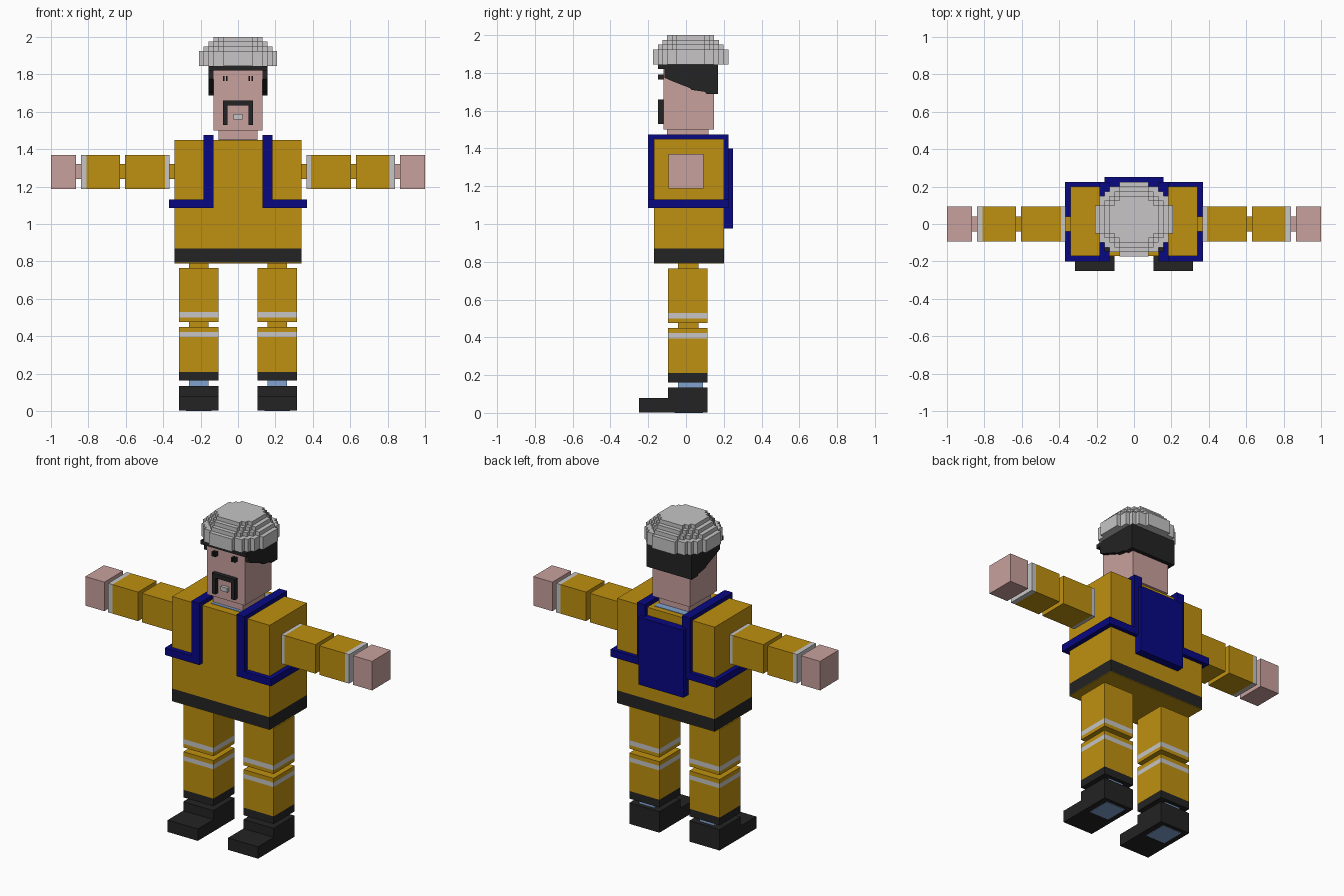
import bpy
import math

cube = bpy.data.objects.get("Cube")
if cube:
    bpy.data.objects.remove(cube, do_unlink=True)


def material(name, r, g, b):
    m = bpy.data.materials.new(name)
    m.use_nodes = True
    m.diffuse_color = (r, g, b, 1)
    m.node_tree.nodes["Principled BSDF"].inputs["Base Color"].default_value = (r, g, b, 1)
    return m


yellow = material("mustard cloth", .52, .28, .005)
skin = material("skin", .58, .355, .34)
grey = material("pale grey", .57, .56, .56)
navy = material("navy blue", .0024, .0024, .225)
black = material("black", .017, .017, .017)
sky = material("light blue", .22, .37, .63)


def add_mesh(name, verts, faces, mat):
    mesh = bpy.data.meshes.new(name)
    mesh.from_pydata(verts, [], faces)
    mesh.materials.append(mat)
    obj = bpy.data.objects.new(name, mesh)
    bpy.context.collection.objects.link(obj)
    return obj


def prism(name, outline, low, high, mat, place):
    """Extrude a 2D outline; place(u, v, w) maps it into space."""
    n = len(outline)
    verts = [place(u, v, w) for w in (low, high) for u, v in outline]
    faces = [tuple(reversed(range(n))), tuple(range(n, 2 * n))]
    faces += [(i, (i + 1) % n, n + (i + 1) % n, n + i) for i in range(n)]
    return add_mesh(name, verts, faces, mat)


def box(name, x, y, z, mat):
    outline = [(x[0], y[0]), (x[1], y[0]), (x[1], y[1]), (x[0], y[1])]
    return prism(name, outline, z[0], z[1], mat, lambda u, v, w: (u, v, w))


def pair(name, x, y, z, mat):
    box("left_" + name, x, y, z, mat)
    box("right_" + name, (-x[1], -x[0]), y, z, mat)


# Torso and belt
body_x, body_y = (-.34, .34), (-.17, .2)
box("torso", body_x, body_y, (.87, 1.45), yellow)
box("belt", body_x, body_y, (.793, .87), black)
box("torso_underside", body_x, body_y, (.79, .793), yellow)
box("collar", (-.105, .105), (-.12, .165), (1.447, 1.453), sky)

# Harness: shoulder straps, side straps and back panel
strap_x, strap_z = (.13, .185), (1.085, 1.475)
band_z = (1.085, 1.13)
pair("front_strap", strap_x, (-.2, -.17), strap_z, navy)
pair("back_strap", strap_x, (.2, .225), strap_z, navy)
pair("shoulder_strap", strap_x, (-.17, .2), (1.45, 1.475), navy)
pair("front_band", (.185, .37), (-.2, -.17), band_z, navy)
pair("back_band", (.185, .37), (.2, .225), band_z, navy)
pair("side_band", (.34, .37), (-.17, .2), band_z, navy)
box("back_panel", (-.157, .157), (.2, .25), (.975, 1.4), navy)

# Arms, from shoulder to hand
arm_y, arm_z = (-.093, .093), (1.187, 1.37)
joint_y, joint_z = (-.04, .04), (1.24, 1.32)
pair("shoulder_joint", (.34, .367), joint_y, joint_z, yellow)
pair("shoulder_band", (.367, .39), arm_y, arm_z, grey)
pair("upper_arm", (.39, .605), arm_y, arm_z, yellow)
pair("elbow", (.605, .632), joint_y, joint_z, yellow)
pair("forearm", (.632, .81), arm_y, arm_z, yellow)
pair("cuff_band", (.81, .84), arm_y, arm_z, grey)
pair("wrist", (.84, .867), joint_y, joint_z, skin)
pair("hand", (.867, 1), arm_y, arm_z, skin)

# Legs, stacked from the hip down to the trouser hem
leg_x, leg_y = (.105, .315), (-.095, .115)
knee_x, knee_y = (.157, .263), (-.043, .065)
pair("hip", knee_x, knee_y, (.765, .79), yellow)
pair("thigh", leg_x, leg_y, (.53, .765), yellow)
pair("thigh_band", leg_x, leg_y, (.5, .53), grey)
pair("lower_thigh", leg_x, leg_y, (.477, .5), yellow)
pair("knee", knee_x, knee_y, (.45, .477), yellow)
pair("upper_shin", leg_x, leg_y, (.423, .45), yellow)
pair("shin_band", leg_x, leg_y, (.395, .423), grey)
pair("shin", leg_x, leg_y, (.21, .395), yellow)
pair("hem", leg_x, leg_y, (.162, .21), black)

# Ankles and shoes
pair("ankle", knee_x, (-.043, .09), (.135, .162), sky)
pair("shoe", leg_x, leg_y, (.003, .135), black)
pair("toe", leg_x, (-.25, -.095), (.003, .078), black)
pair("sole_patch", (.143, .277), (-.06, .09), (0, .003), sky)

# Neck and head
box("neck", (-.105, .105), (-.1, .12), (1.45, 1.5), skin)
box("head", (-.132, .132), (-.12, .147), (1.5, 1.84), skin)

# Hair, wrapping the sides and back with a sloping lower edge
hair = [(-.115, 1.845), (-.115, 1.775), (-.07, 1.755), (.02, 1.72),
        (.03, 1.71), (.1, 1.7), (.11, 1.688), (.17, 1.688), (.17, 1.845)]
prism("hair", hair, -.158, .158, black, lambda u, v, w: (w, u, v))
box("hair_fringe", (-.158, .158), (-.147, -.115), (1.82, 1.845), black)

# Face
face_y = (-.147, -.12)
pair("eye_outer", (.072, .081), face_y, (1.765, 1.792), black)
pair("eye_inner", (.055, .064), face_y, (1.765, 1.792), black)
box("moustache", (-.08, .08), face_y, (1.633, 1.66), black)
pair("moustache_end", (.055, .08), face_y, (1.53, 1.633), black)
box("mouth", (-.023, .023), (-.14, -.12), (1.56, 1.587), grey)


# Stepped cap: each layer is a round outline snapped to a square grid
def stepped_circle(radius, step):
    count = int(radius / step + .5)
    quarter = []
    for i in range(count):
        reach = math.sqrt(max(radius ** 2 - ((i + .4) * step) ** 2, 0))
        height = max(int(reach / step + .5), 1) * step
        if quarter and abs(quarter[-1][1] - height) < step / 2:
            quarter[-1] = ((i + 1) * step, height)
        else:
            if quarter:
                quarter.append((i * step, height))
            quarter.append(((i + 1) * step, height))
    quarter.append((quarter[-1][0], 0))
    quarter.pop()
    back = [(-x, y) for x, y in quarter]
    top = back[::-1] + quarter
    return top[::-1] + [(x, -y) for x, y in top]


cap_layers = [(.21, 1.845, 1.925), (.184, 1.925, 1.95),
              (.158, 1.95, 1.975), (.135, 1.975, 2)]
for number, (radius, low, high) in enumerate(cap_layers, 1):
    prism(f"cap_layer_{number}", stepped_circle(radius, .0262), low, high, grey,
          lambda u, v, w: (u, v * .95 + .025, w))
